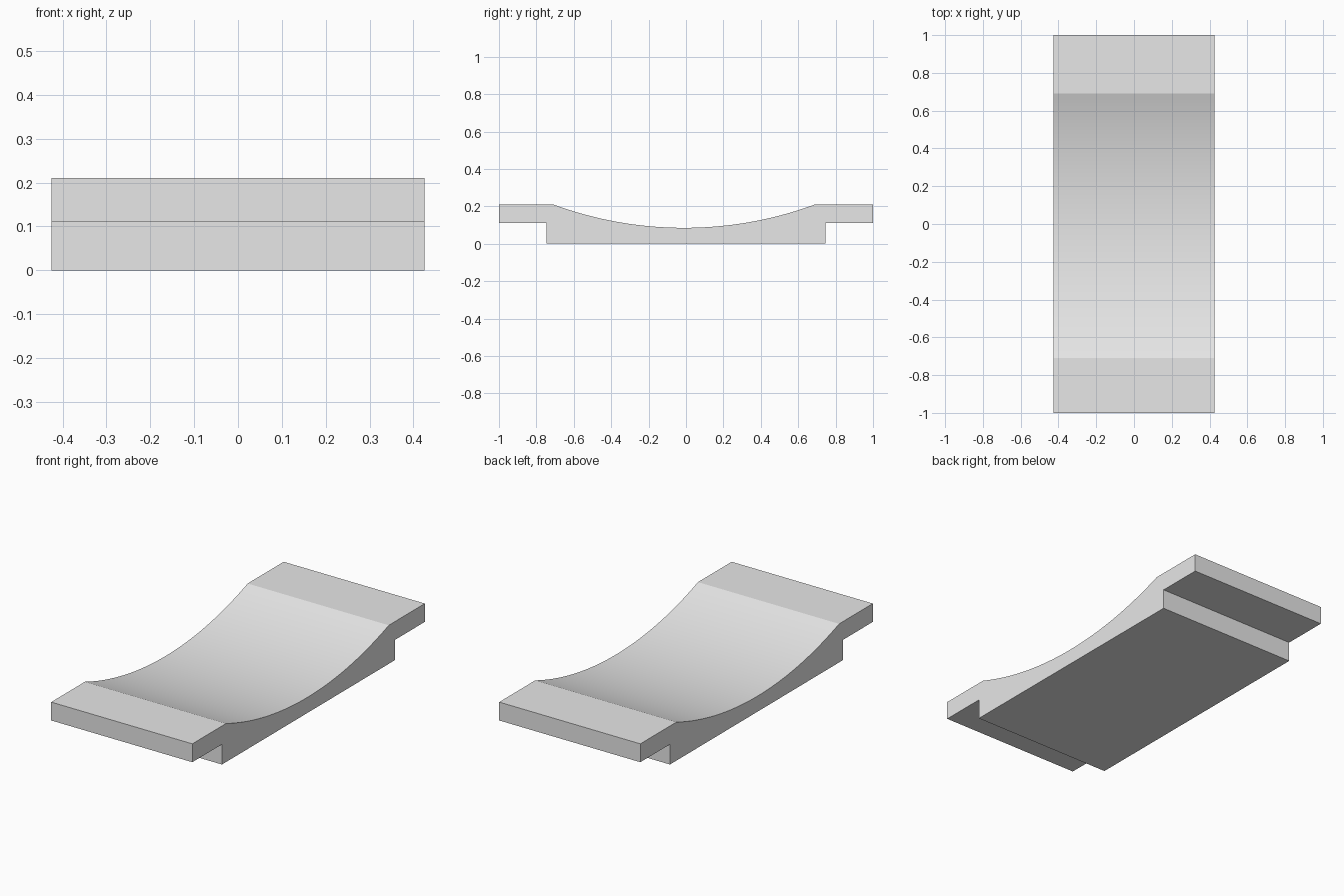
import bpy
import bmesh
import math

cube = bpy.data.objects.get("Cube")
if cube:
    bpy.data.objects.remove(cube, do_unlink=True)

WIDTH = 0.85
TOP, LEDGE, DIP = 0.21, 0.11, 0.085
FOOT = 0.745                    # half length of the lower block
ARC_MID, ARC_HALF = -0.01, 0.70  # centre and half length of the hollow
STEPS = 48

# Plain grey surface
grey = bpy.data.materials.new("light_grey")
grey.use_nodes = True
colour = (0.8, 0.8, 0.8, 1)
grey.diffuse_color = colour
grey.node_tree.nodes["Principled BSDF"].inputs["Base Color"].default_value = colour

# Side profile: stepped underside, flat end ledges and a circular hollow
sag = TOP - DIP
radius = (ARC_HALF ** 2 + sag ** 2) / (2 * sag)
half_angle = math.asin(ARC_HALF / radius)
profile = [(-1, TOP), (-1, LEDGE), (-FOOT, LEDGE), (-FOOT, 0),
           (FOOT, 0), (FOOT, LEDGE), (1, LEDGE), (1, TOP)]
for i in range(STEPS + 1):
    a = half_angle * (1 - 2 * i / STEPS)
    profile.append((ARC_MID + radius * math.sin(a),
                    DIP + radius * (1 - math.cos(a))))

# Extrude the profile across the width
bm = bmesh.new()
side = bm.faces.new([bm.verts.new((-WIDTH / 2, y, z)) for y, z in profile])
result = bmesh.ops.extrude_face_region(bm, geom=[side], use_keep_orig=True)
moved = [v for v in result["geom"] if isinstance(v, bmesh.types.BMVert)]
bmesh.ops.translate(bm, verts=moved, vec=(WIDTH, 0, 0))
bmesh.ops.recalc_face_normals(bm, faces=bm.faces)

mesh = bpy.data.meshes.new("curved_slab")
bm.to_mesh(mesh)
bm.free()
mesh.materials.append(grey)
slab = bpy.data.objects.new("curved_slab", mesh)
bpy.context.collection.objects.link(slab)

# Smooth the hollow while keeping the corners sharp
bpy.ops.object.select_all(action="DESELECT")
slab.select_set(True)
bpy.context.view_layer.objects.active = slab
bpy.ops.object.shade_smooth_by_angle(angle=math.radians(15))
